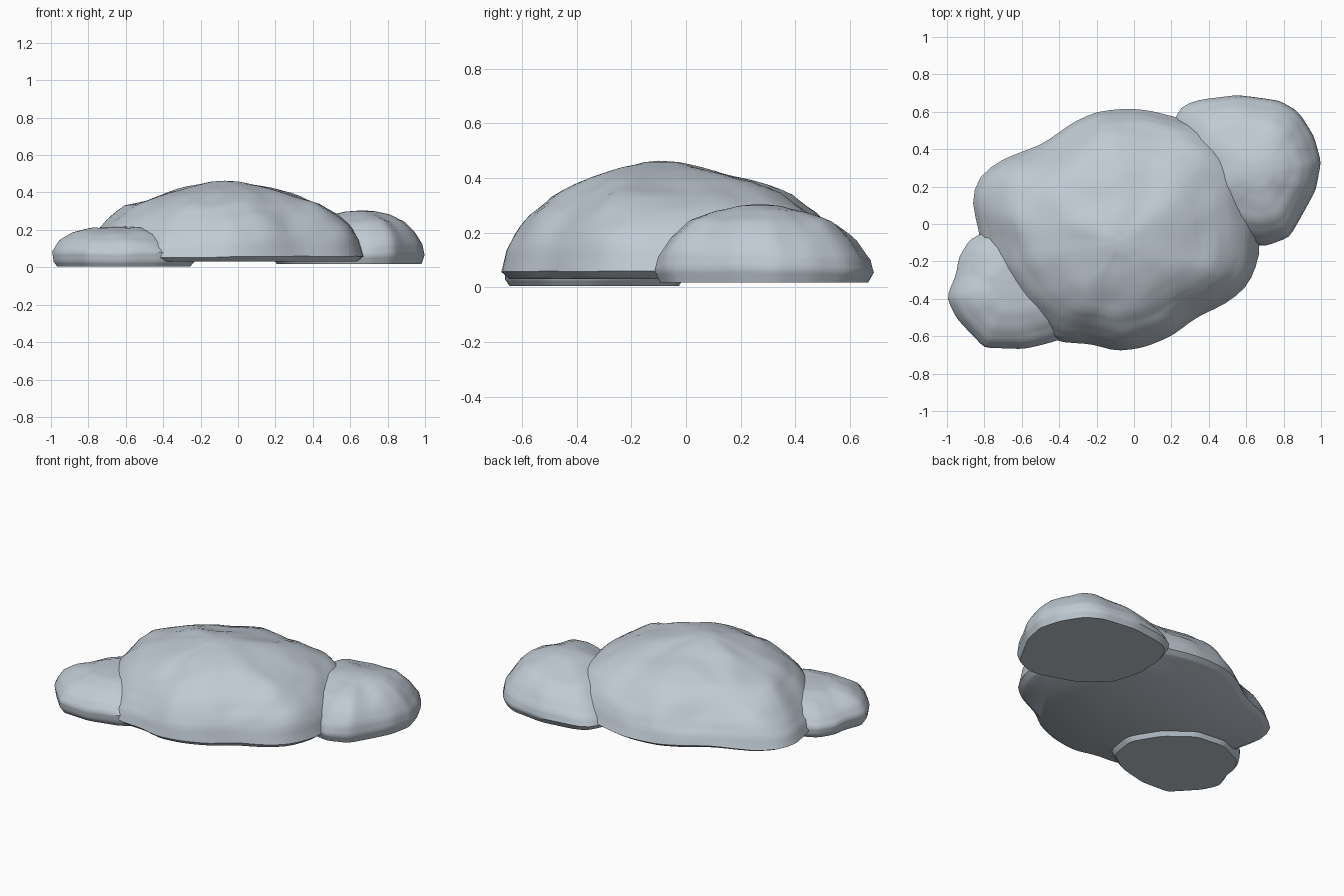
import bpy, bmesh, math
from mathutils import Vector, noise

if "Cube" in bpy.data.objects:
    bpy.data.objects.remove(bpy.data.objects["Cube"])

stone = bpy.data.materials.new("blue grey stone")
stone.diffuse_color = (0.53, 0.59, 0.65, 1)
stone.use_nodes = True
stone.node_tree.nodes["Principled BSDF"].inputs["Base Color"].default_value = stone.diffuse_color

SEGMENTS = 72


def outline_radius(peak, outline, angle):
    """Distance from the peak to the closed outline along an angle."""
    d = Vector((math.cos(angle), math.sin(angle)))
    best = 0
    for i, a in enumerate(outline):
        a = Vector(a) - peak
        e = Vector(outline[(i + 1) % len(outline)]) - peak - a
        det = e.x * d.y - e.y * d.x
        if abs(det) < 1e-9:
            continue
        t = (a.y * d.x - a.x * d.y) / det
        r = (a + e * t).dot(d)
        if -1e-6 <= t <= 1 + 1e-6 and r > best:
            best = r
    return best


def rock(name, peak, outline, profile, bump, seed, lean=(0, 0)):
    """Dome of shrinking outline rings, roughened, with a flat underside."""
    peak = Vector(peak)
    radii = [outline_radius(peak, outline, 2 * math.pi * i / SEGMENTS) for i in range(SEGMENTS)]
    radii = [0.2 * radii[i - 1] + 0.6 * r + 0.2 * radii[(i + 1) % SEGMENTS]
             for i, r in enumerate(radii)]
    # subdivide the profile
    steps = []
    for (s0, z0), (s1, z1) in zip(profile, profile[1:]):
        steps += [(s0 + (s1 - s0) * k / 3, z0 + (z1 - z0) * k / 3) for k in range(3)]
    base_z, top_z = profile[0][1], profile[-1][1]
    bm = bmesh.new()
    rings = []
    for s, z in steps:
        ring = []
        for i, r in enumerate(radii):
            a = 2 * math.pi * i / SEGMENTS
            ca, sa = math.cos(a), math.sin(a)
            p = Vector((peak.x + r * s * ca, peak.y + r * s * sa, z))
            n = noise.noise(p * 4.5 + Vector((seed, 0, 0))) + 0.4 * noise.noise(p * 9 + Vector((0, seed, 0)))
            up = min(1, (z - base_z) / 0.12) * min(1, s * 2)
            p.z += (bump * n + s * (lean[0] * ca + lean[1] * sa)) * up
            p.x += bump * 0.5 * n * ca * up
            p.y += bump * 0.5 * n * sa * up
            ring.append(bm.verts.new(p))
        rings.append(ring)
    for lo, hi in zip(rings, rings[1:]):
        for i in range(SEGMENTS):
            j = (i + 1) % SEGMENTS
            bm.faces.new((lo[i], lo[j], hi[j], hi[i]))
    top = bm.verts.new((peak.x, peak.y, top_z))
    for i in range(SEGMENTS):
        bm.faces.new((rings[-1][i], rings[-1][(i + 1) % SEGMENTS], top))
    bm.faces.new(rings[0][::-1])
    bmesh.ops.recalc_face_normals(bm, faces=bm.faces)
    me = bpy.data.meshes.new(name)
    bm.to_mesh(me)
    bm.free()
    me.materials.append(stone)
    ob = bpy.data.objects.new(name, me)
    bpy.context.collection.objects.link(ob)
    bpy.ops.object.select_all(action='DESELECT')
    ob.select_set(True)
    bpy.context.view_layer.objects.active = ob
    bpy.ops.object.shade_smooth_by_angle(angle=math.radians(45))


# large central boulder
rock("main_boulder", (-0.07, -0.1),
     [(-0.02, 0.62), (0.12, 0.60), (0.26, 0.56), (0.43, 0.52), (0.57, 0.43), (0.66, 0.25), (0.67, 0.02),
      (0.67, -0.18), (0.61, -0.33), (0.5, -0.42), (0.33, -0.5), (0.2, -0.6), (0.05, -0.66),
      (-0.1, -0.68), (-0.23, -0.64), (-0.42, -0.63), (-0.54, -0.53), (-0.68, -0.38), (-0.8, -0.22),
      (-0.83, -0.03), (-0.87, 0.13), (-0.83, 0.25), (-0.72, 0.34), (-0.48, 0.43), (-0.33, 0.54), (-0.2, 0.6)],
     [(0.95, 0.03), (1.0, 0.055), (0.965, 0.13), (0.91, 0.19), (0.81, 0.265), (0.68, 0.33),
      (0.48, 0.388), (0.26, 0.435), (0.1, 0.458), (0, 0.463)], 0.02, 14.2, (0.02, 0))

# back right boulder
rock("right_boulder", (0.67, 0.27),
     [(1.0, 0.33), (0.96, 0.47), (0.88, 0.6), (0.78, 0.66), (0.55, 0.69), (0.33, 0.66), (0.25, 0.63), (0.19, 0.5),
      (0.18, 0.3), (0.24, 0.1), (0.4, -0.03), (0.6, -0.1), (0.7, -0.12), (0.83, -0.07), (0.9, 0.05), (0.97, 0.18)],
     [(0.95, 0.018), (1.0, 0.06), (0.97, 0.11), (0.84, 0.175), (0.66, 0.235),
      (0.42, 0.277), (0.2, 0.298), (0, 0.305)], 0.015, 8.1, (0.02, -0.01))

# front left boulder
rock("left_boulder", (-0.65, -0.34),
     [(-1.0, -0.39), (-0.95, -0.27), (-0.94, -0.18), (-0.88, -0.08), (-0.7, 0.0), (-0.5, -0.02), (-0.33, -0.15),
      (-0.22, -0.33), (-0.25, -0.52), (-0.4, -0.62), (-0.6, -0.67), (-0.8, -0.66), (-0.95, -0.5)],
     [(0.93, 0.005), (0.98, 0.03), (1.0, 0.08), (0.88, 0.135), (0.68, 0.18),
      (0.4, 0.21), (0.15, 0.215), (0, 0.217)], 0.015, 5.3)
